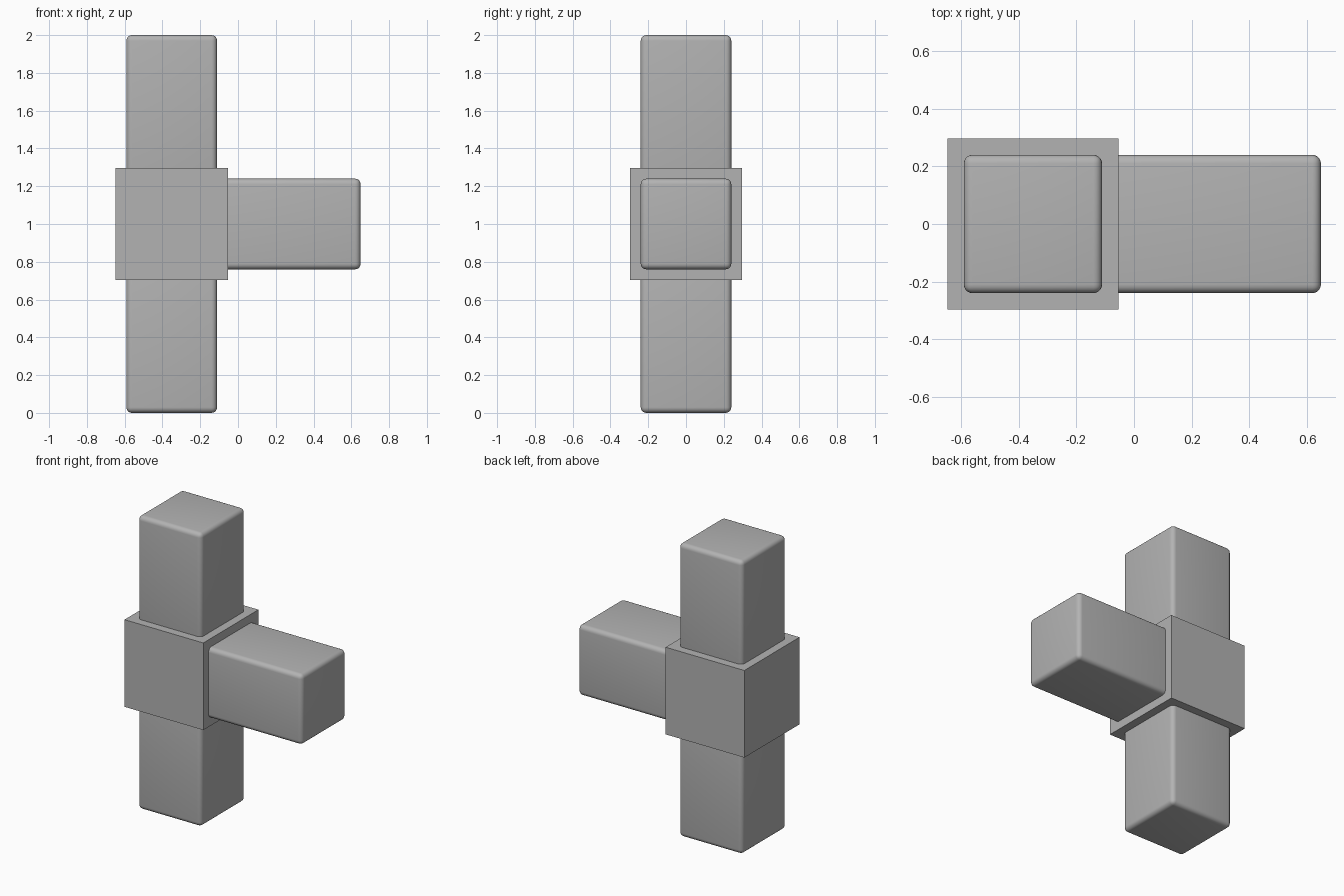
import bpy
import math
from mathutils import Vector

old = bpy.data.objects.get("Cube")
if old:
    bpy.data.objects.remove(old, do_unlink=True)

HUB = 0.594        # side of the central cube
ARM = 0.48         # side of each square arm
REACH = 0.703      # how far an arm stands out from the cube
SUNK = 0.1         # how far an arm is plugged into the cube
CENTRE = Vector((-0.351, 0, 1))

grey = bpy.data.materials.new("plain_grey")
grey.use_nodes = True
colour = (0.45, 0.45, 0.45, 1)
grey.diffuse_color = colour
grey.node_tree.nodes["Principled BSDF"].inputs["Base Color"].default_value = colour


def box(name, centre, size):
    bpy.ops.mesh.primitive_cube_add(size=1, location=centre)
    obj = bpy.context.object
    obj.name = name
    obj.scale = size
    bpy.ops.object.transform_apply(location=False, rotation=False, scale=True)
    obj.data.materials.append(grey)
    return obj


def arm(name, direction):
    """Square bar with rounded edges, plugged into one side of the cube."""
    d = Vector(direction)
    length = REACH + SUNK
    size = [length if abs(c) > 0.5 else ARM for c in d]
    obj = box(name, CENTRE + d * (HUB / 2 - SUNK + length / 2), size)
    bevel = obj.modifiers.new("rounded_edges", 'BEVEL')
    bevel.width = 0.03
    bevel.segments = 5
    bpy.ops.object.modifier_apply(modifier=bevel.name)
    bpy.ops.object.shade_smooth_by_angle(angle=math.radians(30))


# Sharp-edged connecting cube
box("connector_cube", CENTRE, (HUB, HUB, HUB))

# Three rounded arms
arm("upper_arm", (0, 0, 1))
arm("lower_arm", (0, 0, -1))
arm("side_arm", (1, 0, 0))
